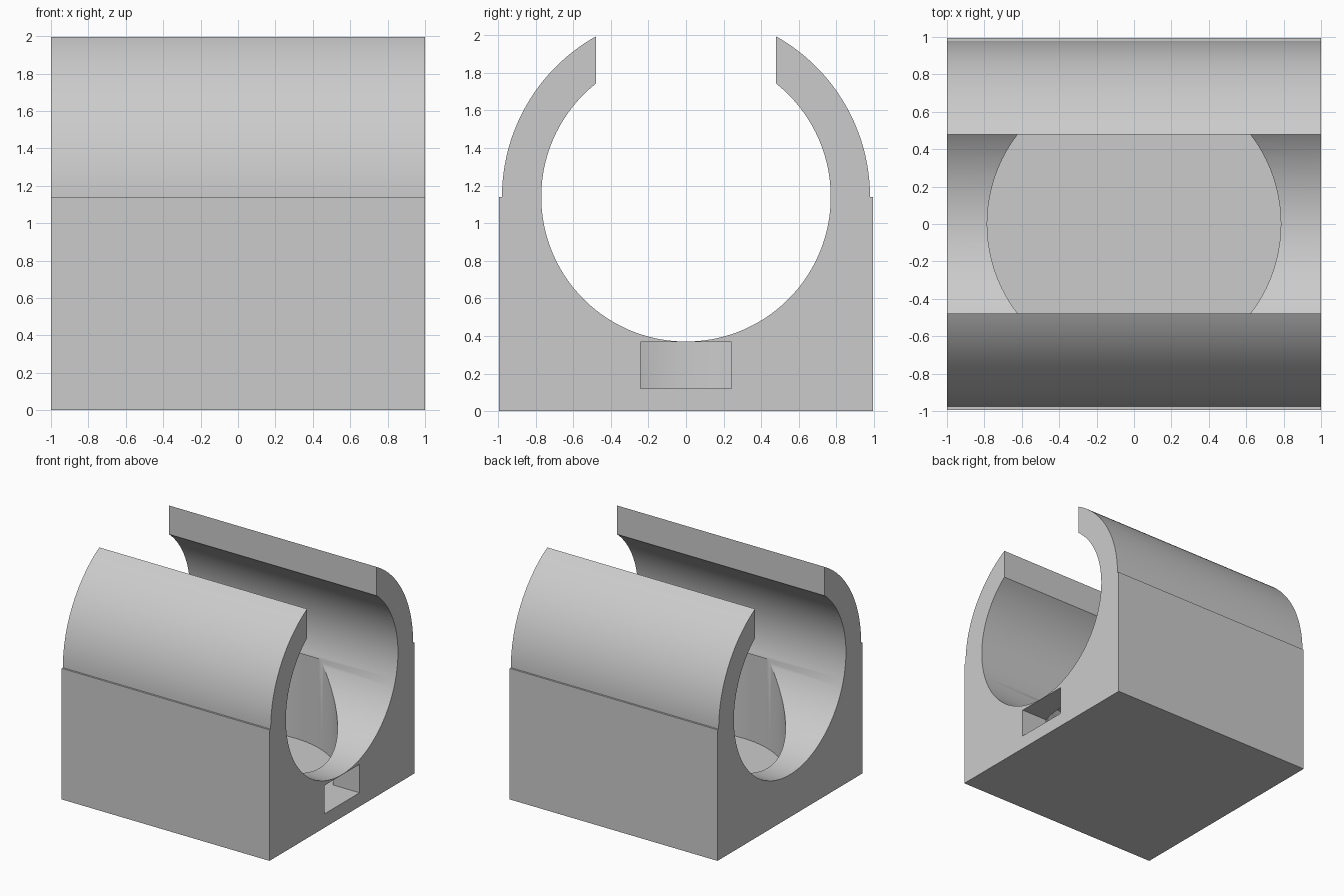
import bpy, bmesh
from math import pi, asin, acos, cos, sin

if "Cube" in bpy.data.objects:
    bpy.data.objects.remove(bpy.data.objects["Cube"], do_unlink=True)

HALF_Y = 0.995      # half depth of the block
AXIS_Z = 1.14       # height of the bore axis and of the shoulders
OUTER, BORE = 0.979, 0.77
GAP = 0.478         # half width of the top opening
FLOOR = 0.12        # pocket and slot floor

grey = bpy.data.materials.new("light grey")
grey.use_nodes = True
colour = (0.6, 0.6, 0.6, 1)
grey.diffuse_color = colour
grey.node_tree.nodes["Principled BSDF"].inputs["Base Color"].default_value = colour


def arc(radius, start, end, steps):
    """Points (y, z) around the bore axis."""
    angles = [start + (end - start) * i / steps for i in range(steps + 1)]
    return [(radius * cos(a), AXIS_Z + radius * sin(a)) for a in angles]


def prism(name, points, depth):
    """Extrude a closed 3D outline along a vector."""
    bm = bmesh.new()
    face = bm.faces.new([bm.verts.new(p) for p in points])
    top = bmesh.ops.extrude_face_region(bm, geom=[face])["geom"]
    bmesh.ops.translate(bm, vec=depth,
                        verts=[v for v in top if isinstance(v, bmesh.types.BMVert)])
    bmesh.ops.recalc_face_normals(bm, faces=bm.faces)
    mesh = bpy.data.meshes.new(name)
    bm.to_mesh(mesh)
    bm.free()
    mesh.materials.append(grey)
    obj = bpy.data.objects.new(name, mesh)
    bpy.context.collection.objects.link(obj)
    return obj


def cut(target, cutter):
    cutter.hide_render = True
    bpy.context.view_layer.objects.active = target
    mod = target.modifiers.new("cut", 'BOOLEAN')
    mod.operation, mod.solver, mod.object = 'DIFFERENCE', 'EXACT', cutter
    bpy.ops.object.modifier_apply(modifier=mod.name)
    bpy.data.objects.remove(cutter, do_unlink=True)


# Block with two curved arms around an open bore
outer_end, bore_end = acos(GAP / OUTER), acos(GAP / BORE)
outline = [(-HALF_Y, 0), (HALF_Y, 0), (HALF_Y, AXIS_Z)]
outline += arc(OUTER, 0, outer_end, 32)
outline += arc(BORE, bore_end, -pi - bore_end, 112)
outline += arc(OUTER, pi - outer_end, pi, 32)
outline += [(-HALF_Y, AXIS_Z)]
holder = prism("holder_body", [(-1, y, z) for y, z in outline], (2, 0, 0))

# Round pocket sunk below the bore
ring = [2 * pi * i / 96 for i in range(96)]
pocket = prism("pocket_cutter",
               [(0.785 * cos(a), 0.785 * sin(a), FLOOR) for a in ring],
               (0, 0, 0.9 - FLOOR))
cut(holder, pocket)

# Rectangular slot from the left end into the pocket
slot = prism("slot_cutter",
             [(0.7, y, z) for y, z in
              ((-0.242, FLOOR), (0.242, FLOOR), (0.242, 0.367), (-0.242, 0.367))],
             (0.4, 0, 0))
cut(holder, slot)

bpy.ops.object.select_all(action='DESELECT')
holder.select_set(True)
bpy.context.view_layer.objects.active = holder
bpy.ops.object.shade_smooth_by_angle(angle=pi / 6)
